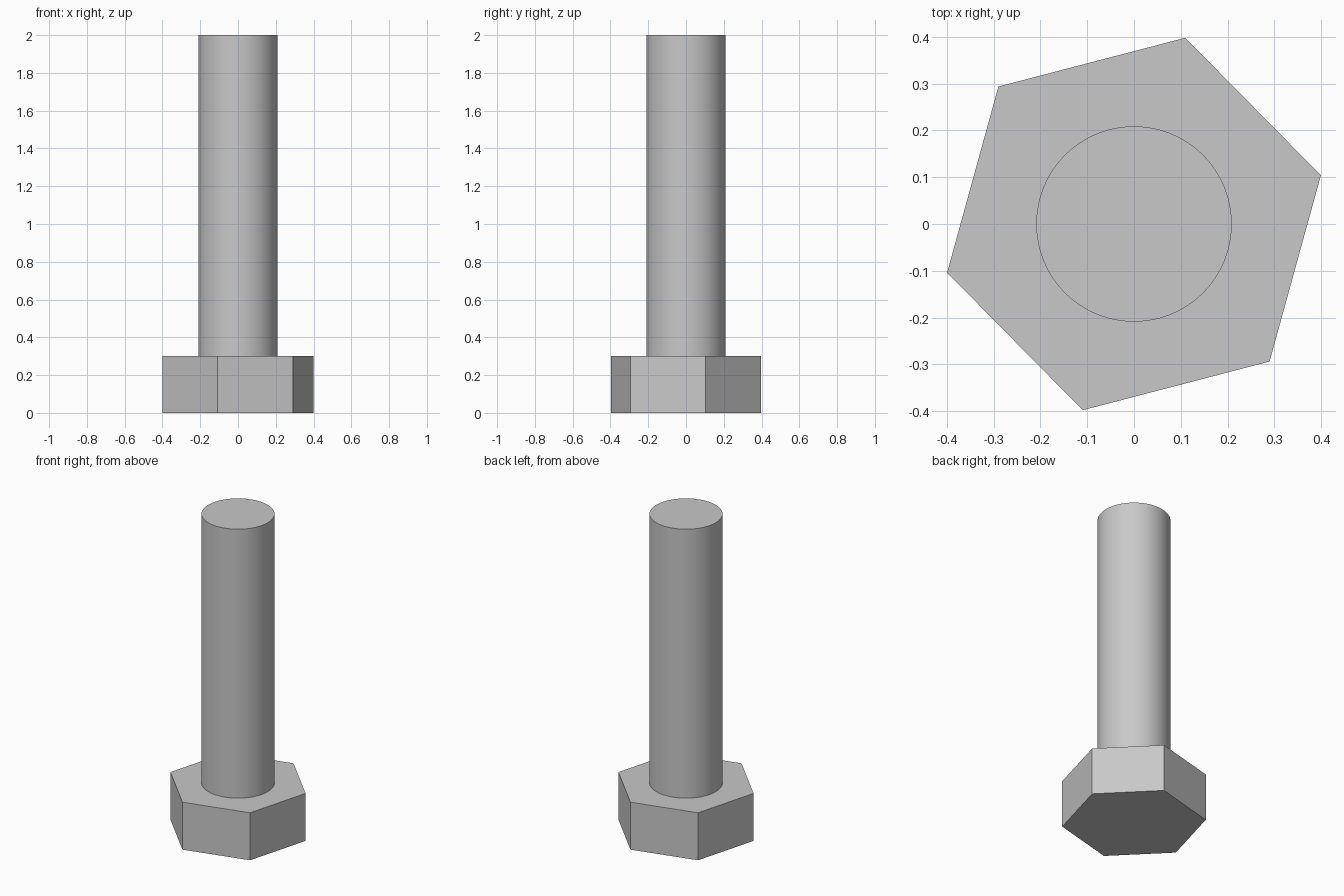
import bpy
import math

cube = bpy.data.objects.get("Cube")
if cube:
    bpy.data.objects.remove(cube, do_unlink=True)

HEAD_HEIGHT = 0.3
TOTAL_HEIGHT = 2.0

# Plain steel grey
steel = bpy.data.materials.new("steel_grey")
steel.use_nodes = True
color = (0.58, 0.58, 0.58, 1.0)
steel.diffuse_color = color
steel.node_tree.nodes["Principled BSDF"].inputs["Base Color"].default_value = color


def prism(name, sides, radius, bottom, top, first_corner=0.0):
    """Upright prism whose first corner lies at the given angle from +x."""
    # The primitive starts its ring on the y axis
    bpy.ops.mesh.primitive_cylinder_add(
        vertices=sides, radius=radius, depth=top - bottom,
        location=(0, 0, (bottom + top) / 2),
        rotation=(0, 0, math.radians(first_corner - 90)))
    obj = bpy.context.object
    obj.name = name
    obj.data.materials.append(steel)
    return obj


# Hexagonal head, slightly turned, resting on the ground
prism("hex_head", 6, 0.413, 0, HEAD_HEIGHT, first_corner=14.6)

# Smooth round shank rising from the head
prism("shank", 96, 0.209, HEAD_HEIGHT, TOTAL_HEIGHT)
bpy.ops.object.shade_smooth_by_angle(angle=math.radians(30))
